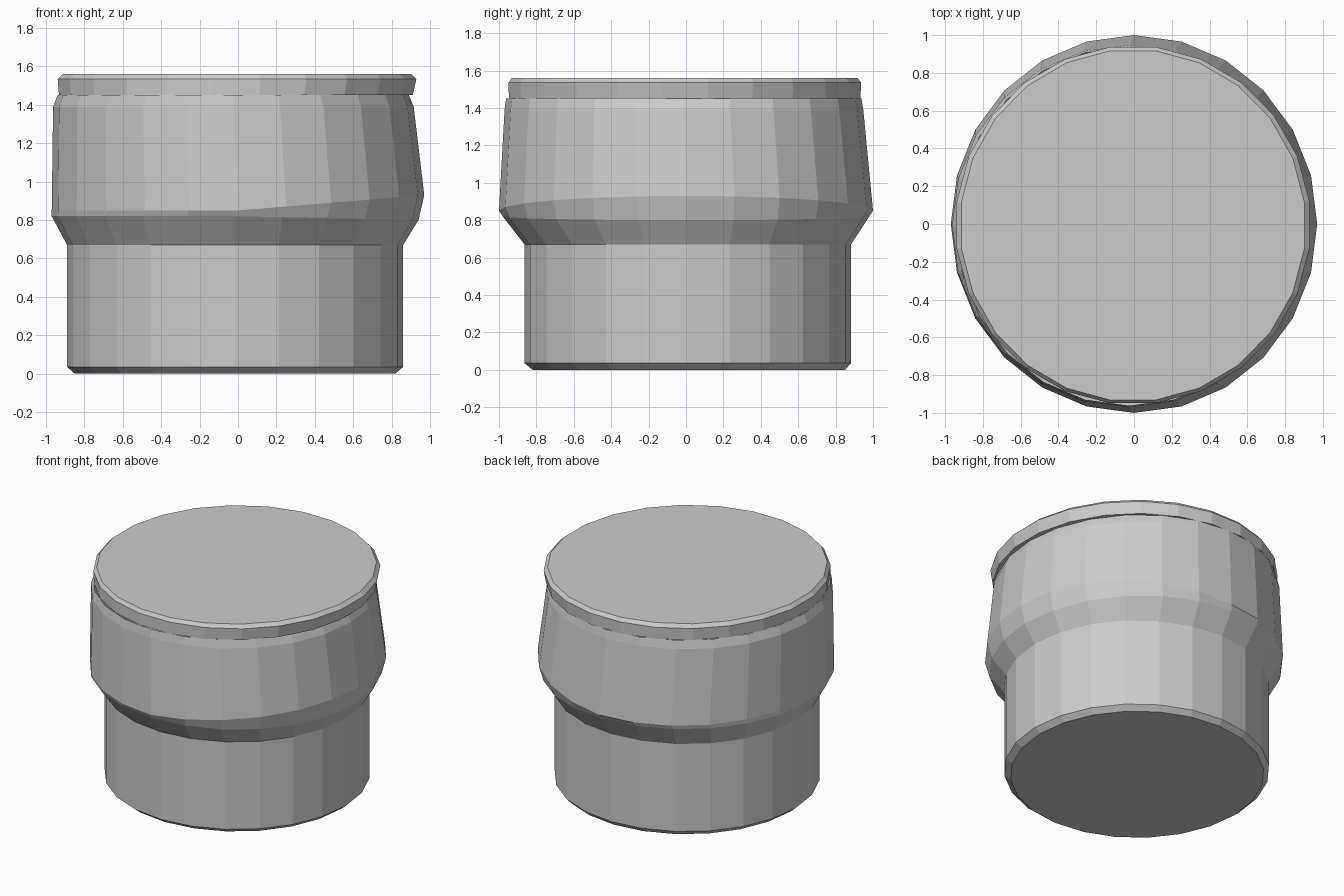
import bpy, bmesh
from math import sin, cos, pi

if "Cube" in bpy.data.objects:
    bpy.data.objects.remove(bpy.data.objects["Cube"])

SIDES = 24


def loft(name, rings, phase=0.0, cap_bottom=False, cap_top=False):
    """Stack elliptical rings (z, x_min, x_max, y_min, y_max, lift on the +x side)."""
    bm = bmesh.new()
    loops = []
    for z, x0, x1, y0, y1, lift in rings:
        loop = []
        for i in range(SIDES):
            a = 2 * pi * (i + phase) / SIDES
            x = (x0 + x1) / 2 + (x1 - x0) / 2 * cos(a)
            y = (y0 + y1) / 2 + (y1 - y0) / 2 * sin(a)
            loop.append(bm.verts.new((x, y, z + lift * max(0, cos(a)))))
        loops.append(loop)
    for lo, hi in zip(loops, loops[1:]):
        for i in range(SIDES):
            j = (i + 1) % SIDES
            bm.faces.new((lo[i], lo[j], hi[j], hi[i]))
    if cap_bottom:
        bm.faces.new(loops[0][::-1])
    if cap_top:
        bm.faces.new(loops[-1])
    mesh = bpy.data.meshes.new(name)
    bm.to_mesh(mesh)
    bm.free()
    obj = bpy.data.objects.new(name, mesh)
    bpy.context.collection.objects.link(obj)
    return obj


# Narrow lower cylinder with a small chamfer at the foot
loft("lower_base", [
    (0.00, -0.85, 0.82, -0.82, 0.85, 0),
    (0.035, -0.89, 0.86, -0.863, 0.882, 0),
    (0.67, -0.89, 0.86, -0.863, 0.882, 0),
], cap_bottom=True)

# Wider body: flares out, then tapers towards the rim
loft("upper_body", [
    (0.67, -0.89, 0.86, -0.863, 0.882, 0),
    (0.82, -0.97, 0.94, -0.98, 0.98, -0.02),
    (0.85, -0.97, 0.97, -1.00, 1.00, 0.08),
    (1.39, -0.963, 0.915, -0.97, 0.948, 0),
    (1.45, -0.94, 0.89, -0.962, 0.938, 0),
])

# Thin lid with a bevelled upper edge
loft("lid", [
    (1.45, -0.91, 0.88, -0.93, 0.91, 0),
    (1.45, -0.94, 0.918, -0.955, 0.94, 0),
    (1.535, -0.947, 0.937, -0.957, 0.945, 0),
    (1.56, -0.922, 0.91, -0.94, 0.925, 0),
], phase=0.5, cap_top=True)
